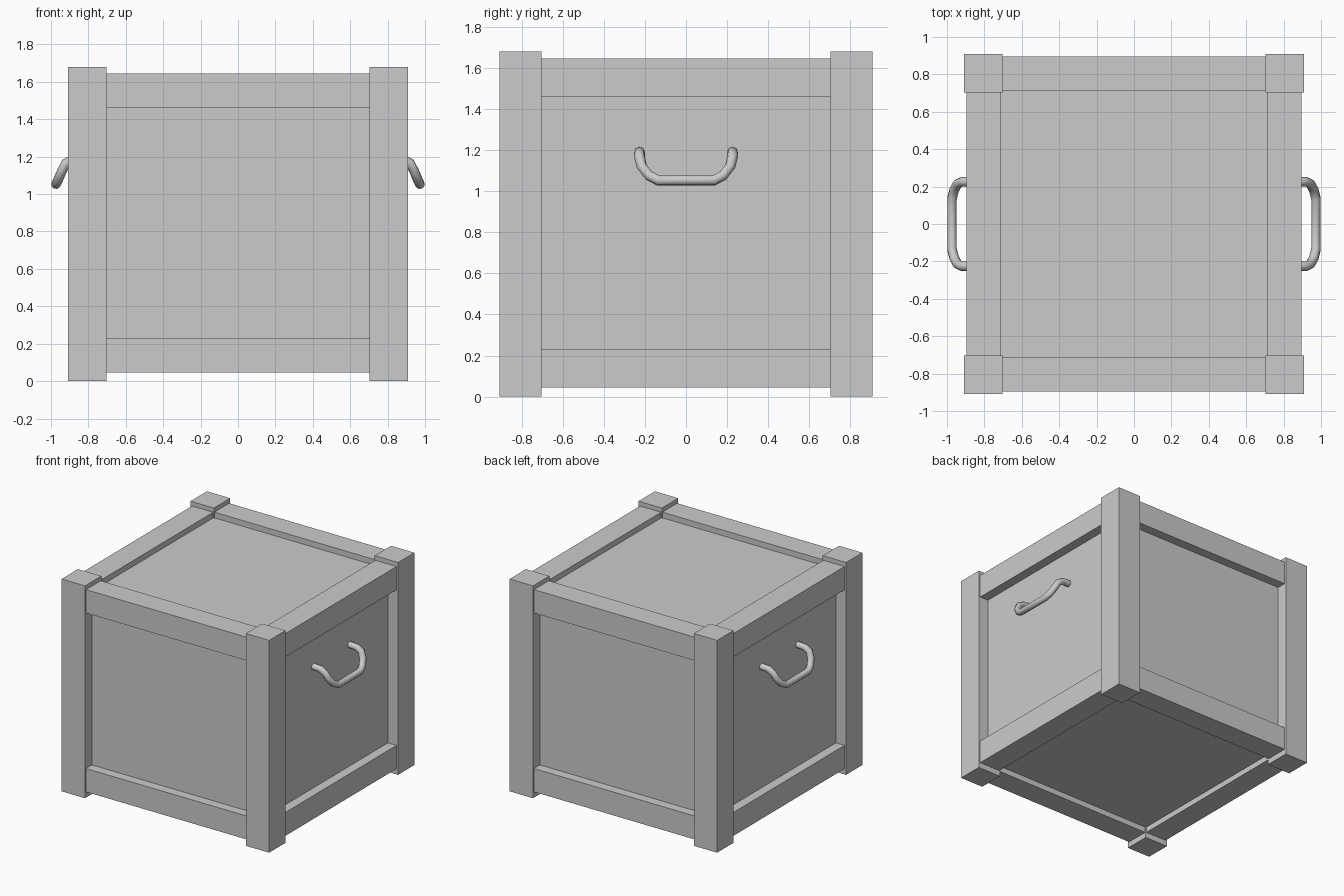
import bpy
import math
from mathutils import Vector

default = bpy.data.objects.get("Cube")
if default:
    bpy.data.objects.remove(default, do_unlink=True)


def make_material(name, rgb):
    mat = bpy.data.materials.new(name)
    mat.use_nodes = True
    mat.diffuse_color = (*rgb, 1)
    mat.node_tree.nodes["Principled BSDF"].inputs["Base Color"].default_value = (*rgb, 1)
    return mat


grey = make_material("light grey", (0.6, 0.6, 0.6))


def box(name, low, high):
    """Axis-aligned box between two opposite corners."""
    low, high = Vector(low), Vector(high)
    bpy.ops.mesh.primitive_cube_add(size=1, location=(low + high) / 2)
    obj = bpy.context.object
    obj.name = name
    obj.scale = high - low
    bpy.ops.object.transform_apply(location=False, rotation=False, scale=True)
    obj.data.materials.append(grey)
    return obj


HEIGHT = 1.68
POST_IN, POST_OUT = 0.704, 0.908
RAIL_IN, RAIL_OUT = 0.71, 0.895
PANEL = 0.82

# Recessed panels form one inner box
box("panel_box", (-PANEL, -PANEL, 0.09), (PANEL, PANEL, 1.60))

# Corner posts
for sx, side in ((-1, "right"), (1, "left")):
    for sy, end in ((-1, "front"), (1, "back")):
        c = (POST_IN + POST_OUT) / 2
        h = (POST_OUT - POST_IN) / 2
        box(f"{end}_{side}_post", (sx * c - h, sy * c - h, 0), (sx * c + h, sy * c + h, HEIGHT))

# Rails between the posts, at the top and bottom of every side
for level, z0, z1 in (("bottom", 0.045, 0.23), ("top", 1.46, 1.645)):
    for s, end, side in ((-1, "front", "right"), (1, "back", "left")):
        a, b = sorted((s * RAIL_IN, s * RAIL_OUT))
        box(f"{level}_{end}_rail", (-POST_IN, a, z0), (POST_IN, b, z1))
        box(f"{level}_{side}_rail", (a, -POST_IN, z0), (b, POST_IN, z1))

# Bent tube handles on both sides
half = [(0.80, 0.226, 1.19), (0.88, 0.226, 1.187), (0.92, 0.226, 1.165),
        (0.943, 0.215, 1.12), (0.962, 0.18, 1.075), (0.973, 0.135, 1.052)]
path = half + [(x, -y, z) for x, y, z in reversed(half)]
for s, side in ((-1, "right"), (1, "left")):
    curve = bpy.data.curves.new(f"{side}_handle", "CURVE")
    curve.dimensions = "3D"
    curve.bevel_depth = 0.026
    curve.bevel_resolution = 2
    curve.use_fill_caps = True
    spline = curve.splines.new("POLY")
    spline.points.add(len(path) - 1)
    for point, (x, y, z) in zip(spline.points, path):
        point.co = (s * x, s * y, z, 1)
    curve.materials.append(grey)
    handle = bpy.data.objects.new(f"{side}_handle", curve)
    bpy.context.collection.objects.link(handle)
    bpy.ops.object.select_all(action="DESELECT")
    handle.select_set(True)
    bpy.context.view_layer.objects.active = handle
    bpy.ops.object.convert(target="MESH")
    bpy.ops.object.shade_smooth_by_angle(angle=math.radians(50))
